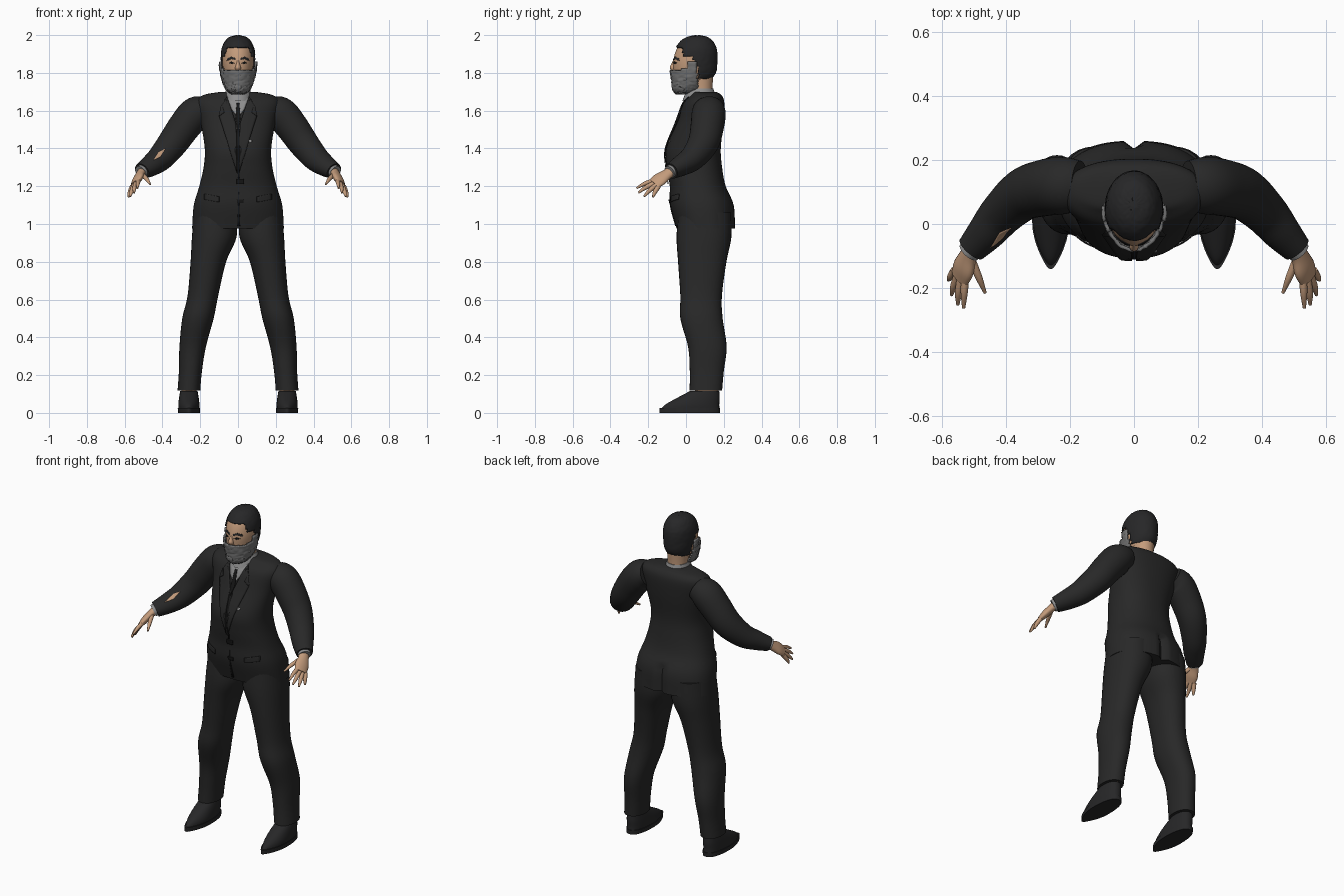
import bpy, bmesh, math, random
from mathutils import Vector
from mathutils.bvhtree import BVHTree

random.seed(4)
start_cube = bpy.data.objects.get("Cube")
if start_cube:
    bpy.data.objects.remove(start_cube)

X, Z = Vector((1, 0, 0)), Vector((0, 0, 1))
made = []


def material(name, r, g, b):
    m = bpy.data.materials.new(name)
    m.use_nodes = True
    m.diffuse_color = (r, g, b, 1)
    m.node_tree.nodes["Principled BSDF"].inputs["Base Color"].default_value = (r, g, b, 1)
    return m


suit = material("charcoal suit", .021, .021, .021)
hair_dark = material("dark hair", .02, .02, .021)
leather = material("shoe leather", .02, .02, .021)
black = material("black trim", .008, .008, .008)
skin = material("skin", .55, .33, .2)
grey = material("grey beard", .17, .17, .17)
shirt = material("grey shirt", .27, .27, .27)


def finish(bm, name, mat, solid=0):
    bmesh.ops.recalc_face_normals(bm, faces=bm.faces[:])
    mesh = bpy.data.meshes.new(name)
    bm.to_mesh(mesh)
    bm.free()
    mesh.materials.append(mat)
    obj = bpy.data.objects.new(name, mesh)
    bpy.context.collection.objects.link(obj)
    if solid:
        mod = obj.modifiers.new("thickness", "SOLIDIFY")
        mod.thickness = solid
    made.append(obj)
    return obj


def resample(rows, steps):
    """Smooth curve through rows of (x, y, z, width radius, depth radius)."""
    pts = [Vector(r) for r in rows]
    pts = [pts[0] * 2 - pts[1]] + pts + [pts[-1] * 2 - pts[-2]]
    out = []
    for a, b, c, d in zip(pts, pts[1:], pts[2:], pts[3:]):
        for i in range(steps):
            t = i / steps
            out.append(b + (c - a) * (t / 2) + (a * 2 - b * 5 + c * 4 - d) * (t * t / 2)
                       + (b * 3 - a - c * 3 + d) * (t ** 3 / 2))
    return out + [pts[-2]]


def loft(name, rows, mat, s=1, follow=False, side=X, n=2, seg=32, steps=5,
         shape=None, keep=None, grow=0, rough=0, solid=0):
    """Skin rings; follow turns them along the path, s=-1 mirrors the part."""
    bm = bmesh.new()
    rings = resample(rows, steps)
    last = len(rings) - 1
    loops = []
    for i, r in enumerate(rings):
        t = (rings[min(i + 1, last)] - rings[max(i - 1, 0)]).to_3d().normalized() if follow else Z
        u = (side - t * side.dot(t)).normalized()
        v = t.cross(u)
        loop = []
        for k in range(seg):
            c, d = math.cos(math.tau * k / seg), math.sin(math.tau * k / seg)
            c, d = [math.copysign(abs(q) ** (2 / n), q) for q in (c, d)]
            p = r.to_3d() + u * (c * r[3]) + v * (d * r[4])
            if shape:
                p = shape(p)
            loop.append(bm.verts.new((p.x * s, p.y, p.z)))
        loops.append(loop)
    for a, b in zip(loops, loops[1:]):
        for k in range(seg):
            j = (k + 1) % seg
            bm.faces.new((a[k], a[j], b[j], b[k]))
    bm.faces.new(loops[0])
    bm.faces.new(loops[-1])
    bmesh.ops.recalc_face_normals(bm, faces=bm.faces[:])
    if keep:
        bm.normal_update()
        drop = [f for f in bm.faces if not keep(f.calc_center_median())]
        for vert in bm.verts:
            vert.co += vert.normal * (grow + random.uniform(-rough, rough))
        bmesh.ops.delete(bm, geom=drop, context="FACES")
    return finish(bm, name, mat, solid)


def plate(name, outline, mat, target, s=1, lift=.003):
    """Thin patch given as front (x, z) points, laid on the target's front."""
    tree = BVHTree.FromPolygons([v.co for v in target.data.vertices],
                                [p.vertices[:] for p in target.data.polygons])
    bm = bmesh.new()
    bm.faces.new([bm.verts.new((x * s, -1, z)) for x, z in outline])
    bmesh.ops.triangulate(bm, faces=bm.faces[:])
    bmesh.ops.subdivide_edges(bm, edges=bm.edges[:], cuts=5, use_grid_fill=True)
    for v in bm.verts:
        hit = tree.ray_cast(v.co, Vector((0, 1, 0)))[0]
        v.co.y = (hit.y if hit else tree.find_nearest(v.co)[0].y) - lift
    return finish(bm, name, mat, .004)


def box(x, z, w, h):
    return [(x - w, z - h), (x + w, z - h), (x + w, z + h), (x - w, z + h)]


# Jacket body with a vent pressed into the back hem
def vent(p):
    if abs(p.x) < .012 and p.y > .12 and p.z < 1.14:
        p.y -= .025
    return p


jacket = loft("jacket", [
    (0, .105, .975, .243, .155), (0, .085, 1.1, .234, .168), (0, .062, 1.2, .205, .148),
    (0, .045, 1.3, .182, .146), (0, .04, 1.4, .176, .144), (0, .075, 1.54, .198, .124),
    (0, .095, 1.64, .22, .108), (0, .108, 1.682, .185, .08), (0, .1, 1.7, .09, .06)],
    suit, n=2.3, seg=64, shape=vent)

# Shirt front, tie and jacket front details
plate("shirt_front", [(0, 1.56), (.035, 1.61), (.058, 1.675), (-.058, 1.675), (-.035, 1.61)],
      shirt, jacket)
plate("tie", [(0, 1.5), (.014, 1.56), (.007, 1.64), (-.007, 1.64), (-.014, 1.56)],
      black, jacket, lift=.006)
plate("front_opening", [(.0, 1.24), (.008, 1.24), (.012, 1.5), (-.012, 1.5)], black, jacket)
plate("hem_opening", [(-.004, .99), (.012, .99), (.004, 1.17)], black, jacket)
plate("upper_button", box(.012, 1.225, .02, .014), black, jacket, lift=.006)
plate("lower_button", box(.012, 1.12, .018, .01), black, jacket, lift=.006)
plate("breast_pocket_mark", box(.065, 1.44, .008, .006), shirt, jacket)
for s, tag in ((1, "left"), (-1, "right")):
    plate(tag + "_lapel", [(.006, 1.27), (.055, 1.43), (.1, 1.57), (.072, 1.59), (.085, 1.63),
                           (.06, 1.675), (.036, 1.61), (.01, 1.53)], suit, jacket, s, .009)
    plate(tag + "_pocket_flap", [(.1, 1.115), (.18, 1.13), (.18, 1.16), (.1, 1.145)],
          suit, jacket, s, .008)

# Neck and collar
loft("neck", [(0, .09, 1.62, .06, .06), (0, .08, 1.7, .057, .06), (0, .075, 1.8, .06, .07)], skin)
loft("shirt_collar", [(0, .072, 1.65, .078, .092), (0, .075, 1.69, .07, .078),
                      (0, .08, 1.718, .061, .064)], shirt)

# Head, hair and beard share one profile
head_rows = [(0, -.015, 1.705, .025, .03), (0, .002, 1.72, .048, .056), (0, .025, 1.755, .064, .083),
             (0, .042, 1.8, .076, .107), (0, .045, 1.86, .083, .113), (0, .052, 1.92, .08, .104),
             (0, .056, 1.96, .064, .082), (0, .06, 1.982, .042, .052), (0, .06, 1.991, .01, .012)]


def is_hair(p):
    return (p.z > 1.932 or (p.y > -.015 and p.z > 1.885)
            or (p.y > .04 and p.z > 1.83) or (p.y > .065 and p.z > 1.775))


def is_beard(p):
    top = 1.86 if p.y > .01 else 1.815 + .25 * max(0, p.y + .04)
    return p.y < .058 and p.z < top


head = loft("head", head_rows, skin, seg=48, steps=6)
loft("hair", head_rows, hair_dark, seg=64, steps=7, keep=is_hair, grow=.008, rough=.001, solid=.009)
beard = loft("beard", head_rows, grey, seg=64, steps=7, keep=is_beard, grow=.009, rough=.003, solid=.01)
loft("nose", [(0, -.062, 1.815, .014, .018), (0, -.066, 1.83, .015, .02),
              (0, -.062, 1.855, .008, .012), (0, -.055, 1.88, .006, .008)], skin, seg=16)
plate("mouth", box(0, 1.785, .022, .004), black, beard, lift=.004)
for s, tag in ((1, "left"), (-1, "right")):
    plate(tag + "_eyebrow", [(.013, 1.868), (.035, 1.874), (.06, 1.864), (.056, 1.878),
                             (.035, 1.886), (.013, 1.878)], hair_dark, head, s)
    plate(tag + "_eye", [(.018, 1.852), (.034, 1.847), (.05, 1.853), (.034, 1.86)], black, head, s)


# Shoes narrow to a point at the toe
def toe(p):
    f = min(1, max(0, (.02 - p.y) / .16))
    p.x = .26 + (p.x - .26) * (1 - .55 * f * f)
    return p


# Limbs, built once per side
sleeves = {}
for s, tag in ((1, "left"), (-1, "right")):
    sleeves[tag] = loft(tag + "_sleeve", [
        (.17, .118, 1.61, .07, .08), (.225, .12, 1.585, .088, .09), (.285, .112, 1.515, .086, .088),
        (.345, .092, 1.43, .08, .082), (.41, .035, 1.35, .07, .068), (.46, -.025, 1.31, .06, .056),
        (.508, -.078, 1.28, .047, .042)], suit, s, follow=True)
    loft(tag + "_cuff", [(.49, -.06, 1.292, .036, .034), (.516, -.088, 1.274, .036, .034)],
         shirt, s, follow=True)

    # Hand with fanned fingers
    spread = Vector((.6, .55, -.55))
    loft(tag + "_palm", [(.5, -.07, 1.285, .028, .026), (.518, -.102, 1.262, .032, .022),
                         (.532, -.138, 1.237, .042, .021), (.545, -.17, 1.212, .037, .014)],
         skin, s, follow=True, side=spread, seg=20)
    fingers = {"thumb": ((.506, -.115, 1.26), (.484, -.168, 1.238), (.465, -.215, 1.21)),
               "index_finger": ((.527, -.16, 1.232), (.53, -.215, 1.215), (.532, -.262, 1.19)),
               "middle_finger": ((.539, -.163, 1.218), (.548, -.215, 1.192), (.55, -.252, 1.165)),
               "ring_finger": ((.55, -.158, 1.206), (.563, -.195, 1.175), (.57, -.222, 1.146)),
               "little_finger": ((.56, -.145, 1.2), (.573, -.165, 1.168), (.579, -.175, 1.142))}
    for finger, path in fingers.items():
        rows = [p + (r, r) for p, r in zip(path, (.013, .011, .005))]
        loft(tag + "_" + finger, rows, skin, s, follow=True, seg=12)

    # Trouser leg, ankle and shoe
    loft(tag + "_trouser_leg", [
        (.26, .105, .118, .06, .086), (.252, .11, .22, .061, .09), (.24, .113, .35, .07, .102),
        (.212, .082, .5, .083, .112), (.186, .08, .62, .081, .11), (.157, .086, .8, .094, .128),
        (.126, .095, .93, .118, .145), (.12, .1, 1.06, .112, .14)], suit, s, n=2.2)
    loft(tag + "_ankle", [(.26, .11, .07, .04, .062), (.26, .11, .16, .04, .062)], skin, s)
    loft(tag + "_sole", [(.26, .02, 0, .058, .16), (.26, .02, .025, .059, .161)],
         leather, s, n=2.4, shape=toe, steps=2)
    loft(tag + "_shoe", [(.26, .022, .02, .055, .155), (.26, .034, .045, .056, .142),
                         (.26, .066, .08, .052, .112), (.26, .098, .115, .046, .078)],
         leather, s, n=2.3, shape=toe)

# Worn patch on the right sleeve
plate("right_sleeve_patch", [(-.448, 1.338), (-.41, 1.357), (-.383, 1.4), (-.42, 1.382)],
      skin, sleeves["right"])

bpy.ops.object.select_all(action="DESELECT")
for obj in made:
    obj.select_set(True)
bpy.context.view_layer.objects.active = made[0]
bpy.ops.object.shade_smooth_by_angle(angle=math.radians(45))
